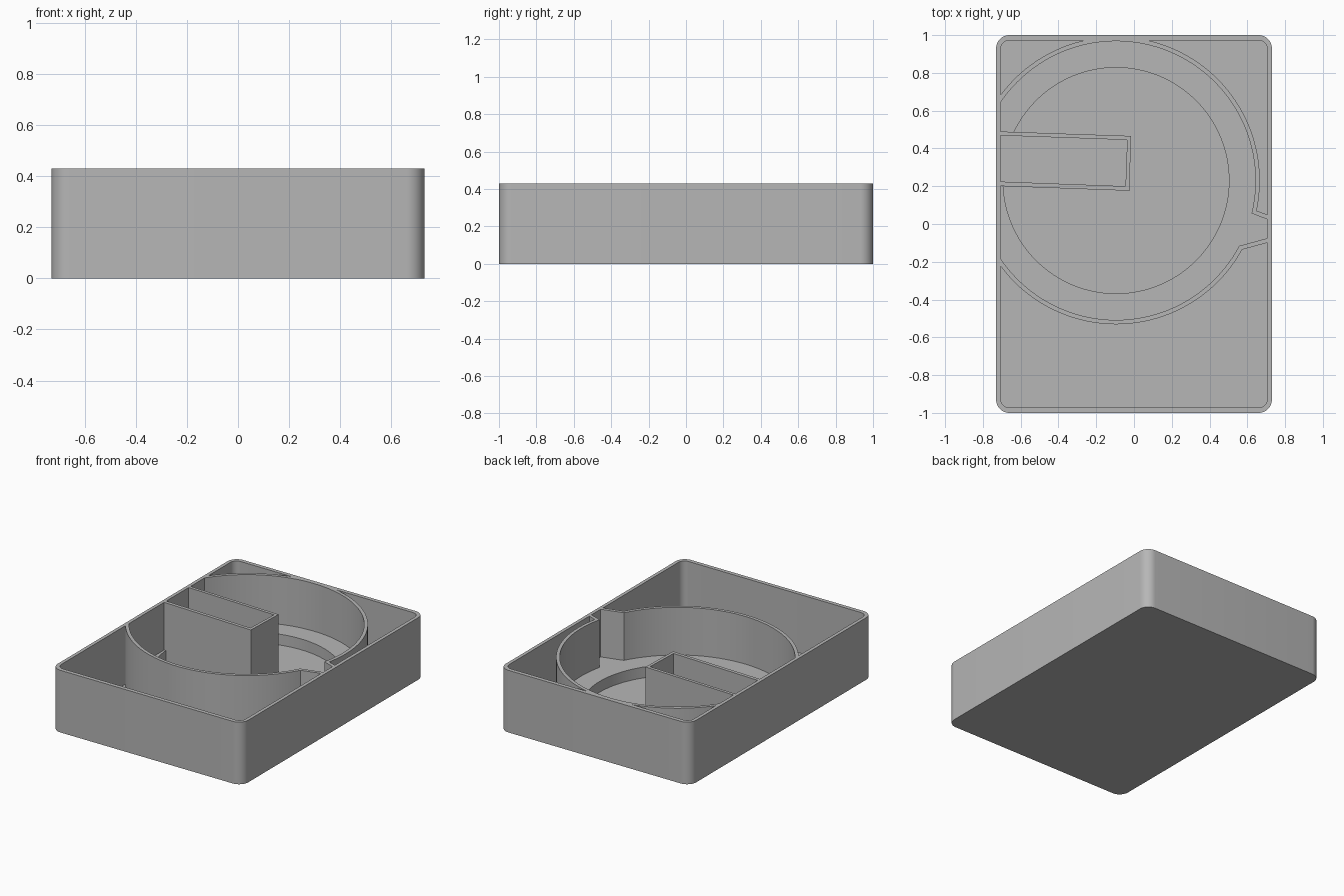
import bpy
import bmesh
from math import sin, cos, pi, radians

if "Cube" in bpy.data.objects:
    bpy.data.objects.remove(bpy.data.objects["Cube"], do_unlink=True)

HEIGHT, FLOOR, LEDGE, OVER = 0.43, 0.025, 0.10, 0.5
CENTRE = (-0.095, 0.23)

grey = bpy.data.materials.new("plain_grey")
grey.use_nodes = True
colour = (0.47, 0.47, 0.47, 1)
grey.diffuse_color = colour
grey.node_tree.nodes["Principled BSDF"].inputs["Base Color"].default_value = colour


def prism(name, outline, z0, z1):
    """Extrude a flat outline between two heights."""
    bm = bmesh.new()
    face = bm.faces.new([bm.verts.new((x, y, z0)) for x, y in outline])
    top = bmesh.ops.extrude_face_region(bm, geom=[face])["geom"]
    verts = [v for v in top if isinstance(v, bmesh.types.BMVert)]
    bmesh.ops.translate(bm, verts=verts, vec=(0, 0, z1 - z0))
    bmesh.ops.recalc_face_normals(bm, faces=bm.faces)
    mesh = bpy.data.meshes.new(name)
    bm.to_mesh(mesh)
    bm.free()
    mesh.materials.append(grey)
    obj = bpy.data.objects.new(name, mesh)
    bpy.context.collection.objects.link(obj)
    return obj


def rounded(hx, hy, r, steps=10):
    """Outline of a rectangle with rounded corners."""
    points = []
    for k, (sx, sy) in enumerate([(1, 1), (-1, 1), (-1, -1), (1, -1)]):
        for i in range(steps + 1):
            a = (k + i / steps) * pi / 2
            points.append((sx * (hx - r) + r * cos(a), sy * (hy - r) + r * sin(a)))
    return points


def circle(r, steps=128):
    return [(CENTRE[0] + r * cos(2 * pi * i / steps),
             CENTRE[1] + r * sin(2 * pi * i / steps)) for i in range(steps)]


def combine(target, other, operation):
    """Apply a boolean and discard the helper."""
    other.hide_render = True
    mod = target.modifiers.new("combine", "BOOLEAN")
    mod.operation, mod.object, mod.solver = operation, other, "EXACT"
    bpy.ops.object.select_all(action="DESELECT")
    bpy.context.view_layer.objects.active = target
    target.select_set(True)
    bpy.ops.object.modifier_apply(modifier=mod.name)
    bpy.data.objects.remove(other, do_unlink=True)


# Outer shell with its floor
tray = prism("tray", rounded(0.73, 1.0, 0.07), 0, OVER)
combine(tray, prism("cavity", rounded(0.706, 0.972, 0.046), FLOOR, 0.7), "DIFFERENCE")

# Round well and the funnel-shaped side channel, clipped to the shell
well = prism("well", circle(0.761), 0.012, OVER)
channel = [(0.4, 0.161), (0.65, 0.07), (0.74, 0.037),
           (0.74, -0.09), (0.575, -0.135), (0.4, -0.183)]
combine(well, prism("channel", channel, 0.012, OVER), "UNION")
combine(well, prism("clip", rounded(0.717, 0.985, 0.055), 0.005, 0.6), "INTERSECT")

# Hollow out the well, the channel and the lower round recess
channel_gap = [(0.4, 0.14), (0.625, 0.055), (0.75, 0.008),
               (0.75, -0.063), (0.56, -0.115), (0.4, -0.16)]
combine(well, prism("well_gap", circle(0.738), LEDGE, 0.7), "DIFFERENCE")
combine(well, prism("channel_gap", channel_gap, LEDGE, 0.7), "DIFFERENCE")
combine(well, prism("recess", circle(0.598), FLOOR, 0.7), "DIFFERENCE")

# Slightly tilted rectangular compartment
box = [(-0.716, 0.49), (-0.015, 0.466), (-0.025, 0.176), (-0.716, 0.201)]
box_gap = [(-0.8, 0.472), (-0.036, 0.445), (-0.045, 0.2), (-0.8, 0.228)]
combine(well, prism("box", box, 0.015, OVER), "UNION")
combine(well, prism("box_gap", box_gap, FLOOR, 0.7), "DIFFERENCE")

# Join everything and trim all rims to one height
combine(tray, well, "UNION")
combine(tray, prism("trim", rounded(1.2, 1.2, 0.1), HEIGHT, 0.9), "DIFFERENCE")

bpy.ops.object.select_all(action="DESELECT")
tray.select_set(True)
bpy.context.view_layer.objects.active = tray
bpy.ops.object.shade_smooth_by_angle(angle=radians(30))
